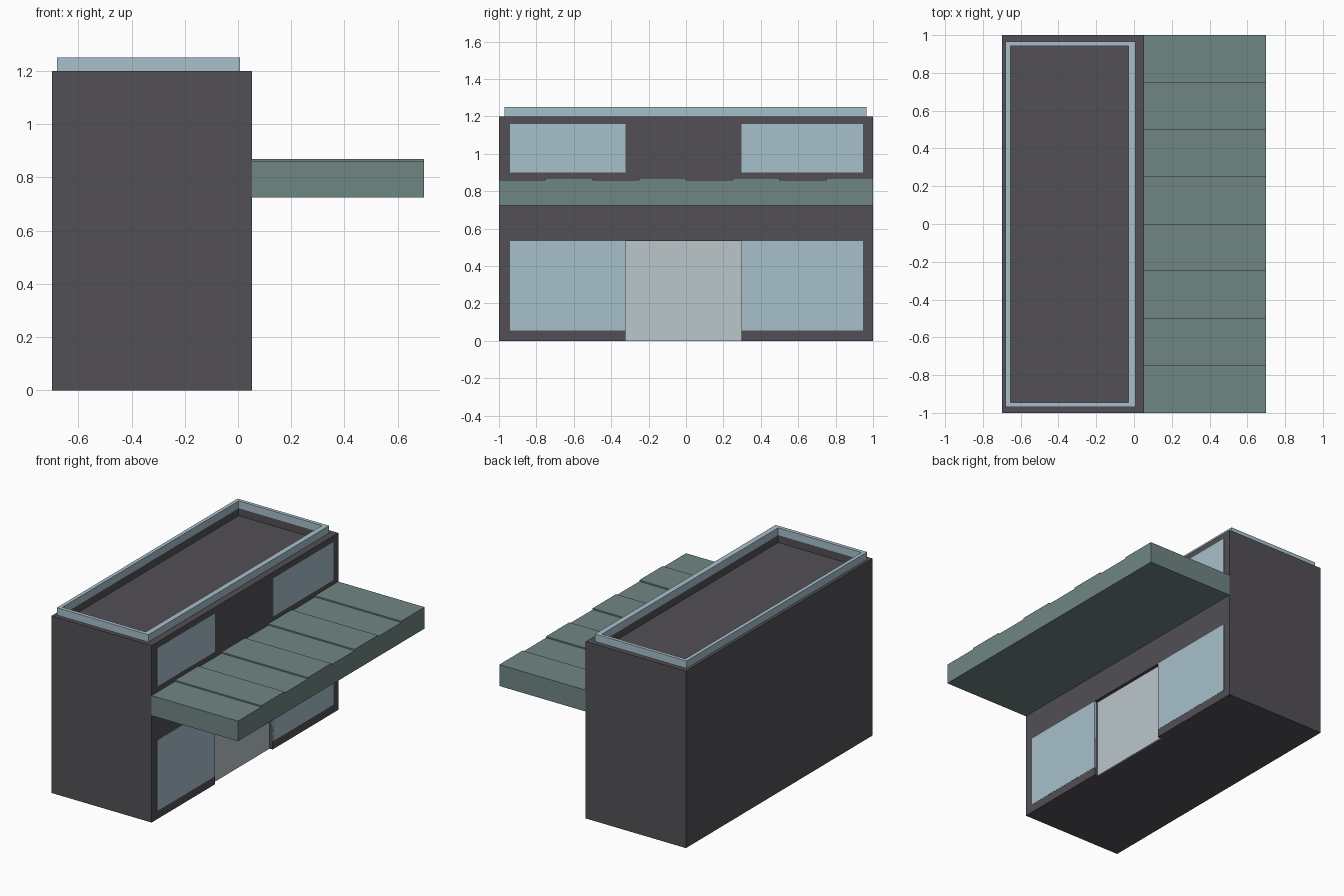
import bpy, bmesh

if "Cube" in bpy.data.objects:
    bpy.data.objects.remove(bpy.data.objects["Cube"])


def material(name, rgb):
    m = bpy.data.materials.new(name)
    m.diffuse_color = (*rgb, 1)
    m.use_nodes = True
    m.node_tree.nodes["Principled BSDF"].inputs["Base Color"].default_value = m.diffuse_color
    return m


DARK = material("dark_wall", (0.085, 0.08, 0.09))
GLASS = material("pale_blue", (0.39, 0.53, 0.60))
GREEN = material("grey_green", (0.16, 0.24, 0.23))
DOOR = material("pale_grey", (0.50, 0.57, 0.60))


def box(name, x, y, z, mat):
    """Box from (min, max) ranges on each axis."""
    bm = bmesh.new()
    bmesh.ops.create_cube(bm, size=1)
    for v in bm.verts:
        v.co = [r[0] if c < 0 else r[1] for c, r in zip(v.co, (x, y, z))]
    me = bpy.data.meshes.new(name)
    bm.to_mesh(me)
    bm.free()
    me.materials.append(mat)
    ob = bpy.data.objects.new(name, me)
    bpy.context.collection.objects.link(ob)
    return ob


def cut(target, x, y, z):
    """Subtract a box and remove the cutter."""
    cutter = box("cutter", x, y, z, target.data.materials[0])
    cutter.hide_render = True
    mod = target.modifiers.new("cut", 'BOOLEAN')
    mod.operation = 'DIFFERENCE'
    mod.solver = 'EXACT'
    mod.object = cutter
    bpy.context.view_layer.objects.active = target
    bpy.ops.object.modifier_apply(modifier=mod.name)
    bpy.data.objects.remove(cutter)


FRONT = 0.052          # plane of the shop front
IN_X, IN_Y = (-0.655, -0.03), (-0.945, 0.943)
DOOR_Y = (-0.323, 0.297)

# Building shell with sunken roof and door recess
body = box("building", (-0.70, FRONT), (-1, 1), (0, 1.2), DARK)
cut(body, IN_X, IN_Y, (1.15, 1.4))
cut(body, (FRONT - 0.025, 0.2), DOOR_Y, (-0.1, 0.535))

# Roof trim ring
rim = box("roof_trim", (-0.68, 0.007), (-0.97, 0.966), (1.2, 1.25), GLASS)
cut(rim, IN_X, IN_Y, (1.1, 1.4))

# Door and windows
box("door", (FRONT - 0.03, FRONT - 0.022), DOOR_Y, (0, 0.535), DOOR)
for side, y in (("left", (-0.94, -0.323)), ("right", (0.297, 0.945))):
    for level, z in (("lower", (0.055, 0.535)), ("upper", (0.90, 1.16))):
        box(f"{level}_window_{side}", (FRONT - 0.01, FRONT + 0.001), y, z, GLASS)

# Awning: one slab with every second panel raised
box("awning", (FRONT, 0.70), (-1, 1), (0.725, 0.861), GREEN)
for i in range(4):
    y0 = -0.75 + 0.5 * i
    box(f"awning_panel_{i + 1}", (FRONT, 0.70), (y0, y0 + 0.25), (0.861, 0.87), GREEN)
